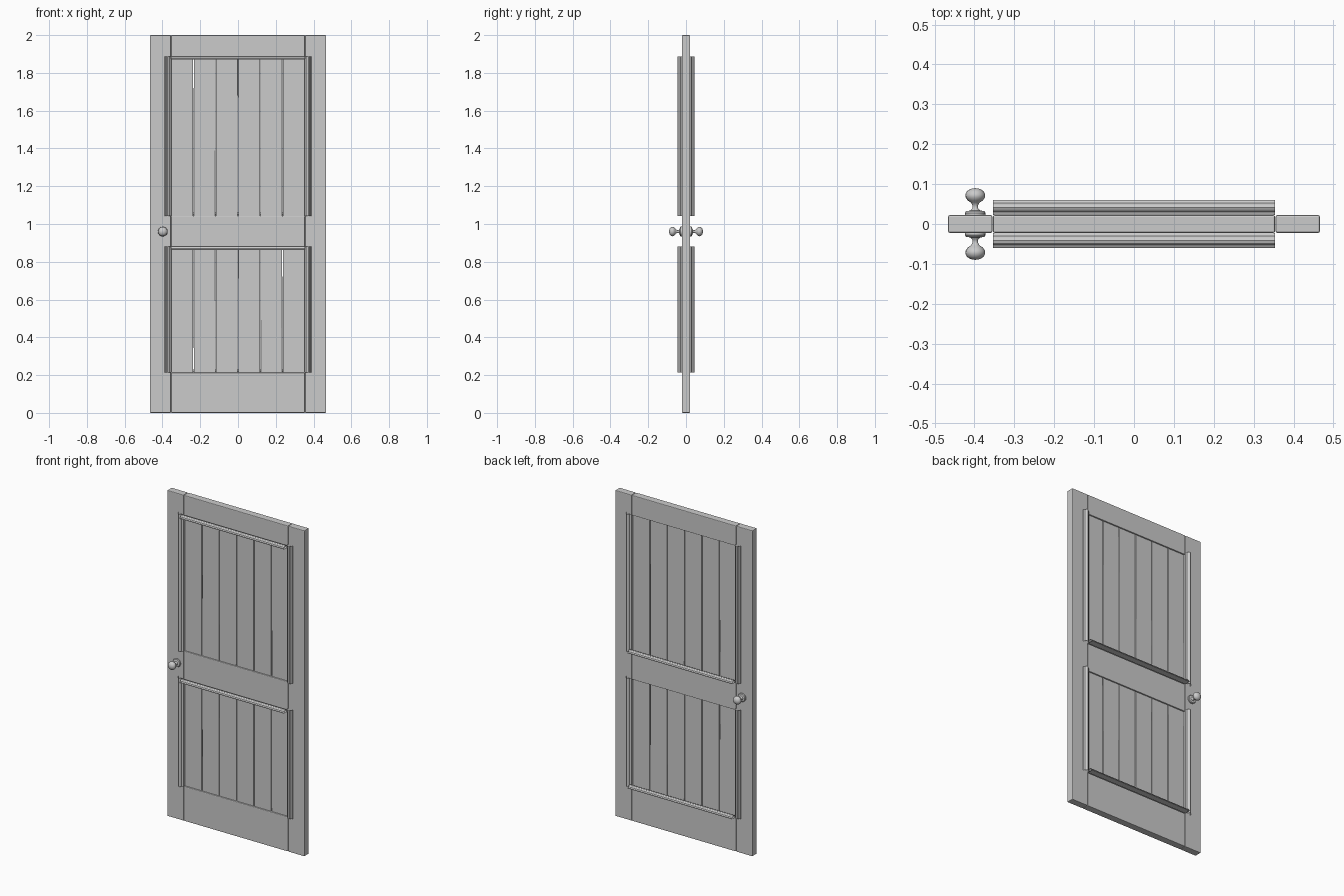
import bpy, bmesh, math, random
from mathutils import Vector

if "Cube" in bpy.data.objects:
    bpy.data.objects.remove(bpy.data.objects["Cube"])

random.seed(4)


def make_object(name, bm, smooth=None):
    bmesh.ops.recalc_face_normals(bm, faces=bm.faces)
    mesh = bpy.data.meshes.new(name)
    bm.to_mesh(mesh)
    bm.free()
    ob = bpy.data.objects.new(name, mesh)
    bpy.context.collection.objects.link(ob)
    if smooth:
        bpy.ops.object.select_all(action='DESELECT')
        bpy.context.view_layer.objects.active = ob
        ob.select_set(True)
        bpy.ops.object.shade_smooth_by_angle(angle=math.radians(smooth))
    return ob


def board(name, x0, x1, z0, z1, half, bevel, tilt=0.0):
    bm = bmesh.new()
    bmesh.ops.create_cube(bm, size=1)
    for v in bm.verts:
        v.co = Vector((v.co.x * (x1 - x0), v.co.y * 2 * half, v.co.z * (z1 - z0)))
    ob = make_object(name, bm)
    ob.location = ((x0 + x1) / 2, 0, (z0 + z1) / 2)
    ob.rotation_euler.y = tilt
    mod = ob.modifiers.new("bevel", 'BEVEL')
    mod.width = bevel
    mod.segments = 2
    return ob


# Stepped half-round moulding section: across, bulge
SECTION = [(0, 0), (0, .006), (.004, .009), (.008, .010), (.009, .014),
           (.014, .020), (.020, .0225), (.026, .020), (.030, .014),
           (.031, .010), (.035, .008), (.038, .005), (.038, 0)]


def moulding(name, place, start, end):
    """Open-ended sweep; place(u, v, t) maps the section to space."""
    bm = bmesh.new()
    a = [bm.verts.new(place(u, v, start)) for u, v in SECTION]
    b = [bm.verts.new(place(u, v, end)) for u, v in SECTION]
    n = len(a)
    for i in range(n):
        j = (i + 1) % n
        bm.faces.new((a[i], a[j], b[j], b[i]))
    make_object(name, bm, 30)


HALF, INNER, OUTER = 0.022, 0.354, 0.466

# Door frame
board("left_stile", -OUTER, -INNER - .001, 0, 2, HALF, .004)
board("right_stile", INNER + .001, OUTER, 0, 2, HALF, .004)
for name, z0, z1 in (("bottom_rail", 0, .213), ("middle_rail", .868, 1.043),
                     ("top_rail", 1.876, 2)):
    board(name, -INNER, INNER, z0, z1, HALF, .004)

for label, z0, z1 in (("lower", .213, .868), ("upper", 1.043, 1.876)):
    # Plank panel
    w = 2 * INNER / 6
    for i in range(6):
        x = -INNER + i * w
        board(f"{label}_plank_{i + 1}", x + .0015, x + w - .0015,
              z0 - .004, z1 + .004, .014, .003, random.uniform(-.0015, .0015))
    # Upright mouldings on both faces
    top = z1 + .012
    for sx, side in ((-1, "left"), (1, "right")):
        for sy, face in ((-1, "front"), (1, "back")):
            moulding(f"{label}_{side}_{face}_moulding",
                     lambda u, v, t: (sx * (.352 + u), sy * (HALF + v), t), z0, top)
    # Ledge mouldings: top edge in front, bottom edge at the back
    moulding(f"{label}_front_ledge",
             lambda u, v, t: (t, -HALF - u, top - .018 + v * .8), -INNER, INNER)
    moulding(f"{label}_back_ledge",
             lambda u, v, t: (t, HALF + u, z0 + v * .8), -INNER, INNER)

# Turned knobs: radius, distance from the door centre
KNOB = [(0, .018), (.025, .018), (.026, .028), (.023, .032), (.012, .034),
        (.007, .040), (.007, .047), (.011, .054), (.019, .059), (.0245, .067),
        (.025, .074), (.021, .082), (.012, .088), (0, .090)]
for sy, face in ((-1, "front"), (1, "back")):
    bm = bmesh.new()
    pts = [bm.verts.new((-.398 + r, sy * d, .96)) for r, d in KNOB]
    edges = [bm.edges.new(p) for p in zip(pts, pts[1:])]
    bmesh.ops.spin(bm, geom=pts + edges, cent=(-.398, 0, .96), axis=(0, 1, 0),
                   angle=2 * math.pi, steps=16)
    bmesh.ops.remove_doubles(bm, verts=bm.verts, dist=1e-5)
    make_object(f"{face}_knob", bm, 40)
